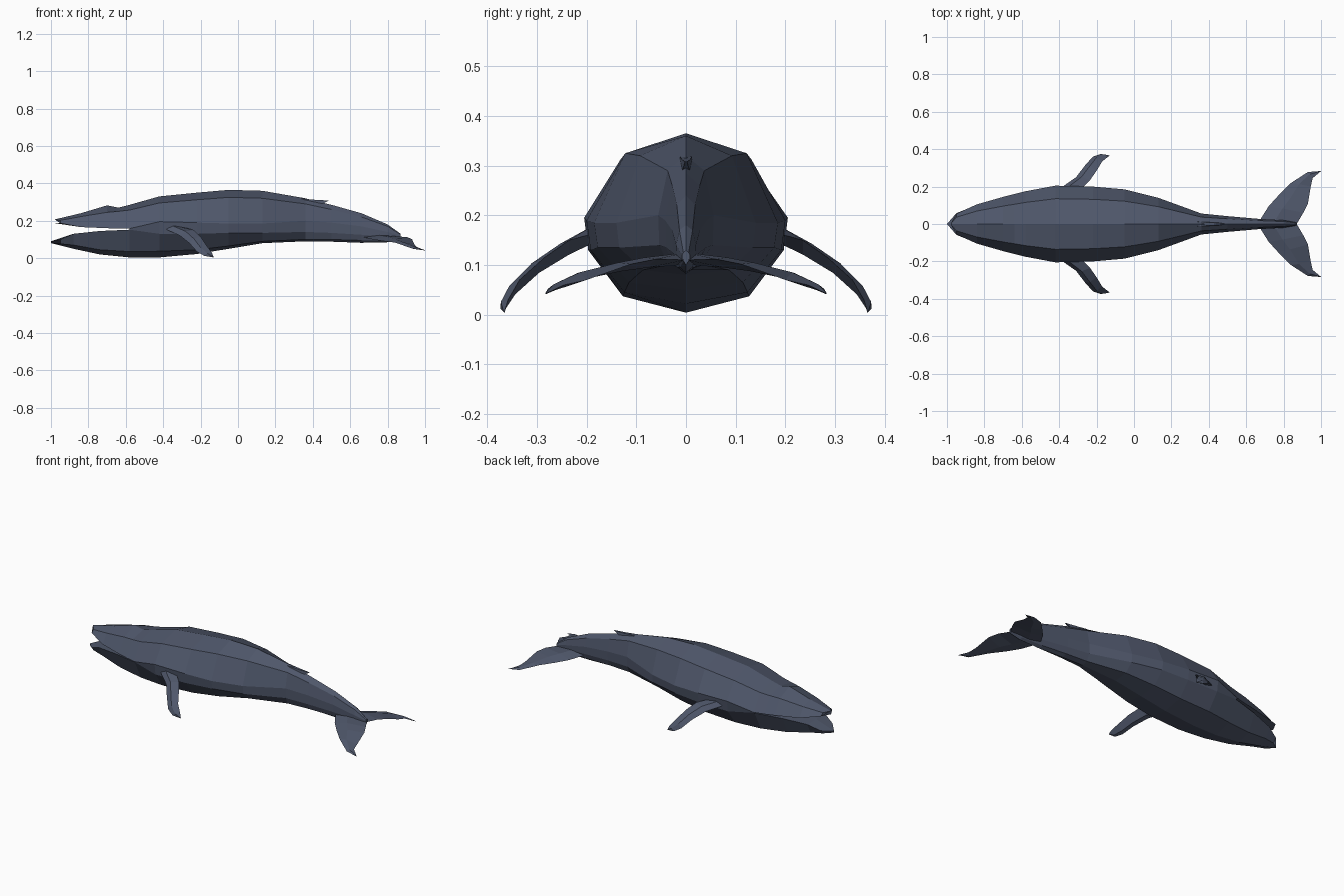
import bpy
import bmesh
from mathutils import Vector

skin = bpy.data.materials.new("slate_blue_skin")
skin.diffuse_color = (0.078, 0.095, 0.145, 1)


def finish(name, bm):
    bmesh.ops.remove_doubles(bm, verts=bm.verts[:], dist=0.0005)
    bmesh.ops.recalc_face_normals(bm, faces=bm.faces[:])
    mesh = bpy.data.meshes.new(name)
    bm.to_mesh(mesh)
    bm.free()
    mesh.materials.append(skin)
    obj = bpy.data.objects.new(name, mesh)
    bpy.context.collection.objects.link(obj)
    return obj


def loft(bm, rings, cap_start=False, cap_end=False):
    loops = [[bm.verts.new(p) for p in ring] for ring in rings]
    n = len(loops[0])
    for a, b in zip(loops, loops[1:]):
        for i in range(n):
            j = (i + 1) % n
            bm.faces.new((a[i], a[j], b[j], b[i]))
    if cap_start:
        bm.faces.new(loops[0])
    if cap_end:
        bm.faces.new(loops[-1])


def mirrored_ring(half):
    # half runs from the top centre point to the bottom centre point
    return half + [(x, -y, z) for x, y, z in half[-2:0:-1]]


# body: x, half width, then heights of top, shoulder, upper side, lower side, belly, keel
body_rows = [
    (-0.58, 0.175, 0.285, 0.257, 0.158, 0.152, 0.035, 0.004),
    (-0.42, 0.205, 0.330, 0.295, 0.195, 0.130, 0.037, 0.004),
    (-0.22, 0.200, 0.350, 0.312, 0.190, 0.130, 0.045, 0.022),
    (-0.05, 0.185, 0.365, 0.325, 0.185, 0.135, 0.065, 0.050),
    (0.13, 0.140, 0.360, 0.320, 0.185, 0.135, 0.090, 0.080),
    (0.36, 0.056, 0.320, 0.290, 0.200, 0.140, 0.100, 0.090),
    (0.50, 0.042, 0.285, 0.260, 0.190, 0.135, 0.100, 0.088),
    (0.66, 0.028, 0.240, 0.220, 0.170, 0.125, 0.095, 0.082),
    (0.80, 0.020, 0.180, 0.170, 0.140, 0.115, 0.095, 0.085),
    (0.87, 0.008, 0.130, 0.125, 0.120, 0.112, 0.108, 0.100),
]
# upper jaw: x, half width, top, shoulder, lip
upper_rows = [
    (-0.98, 0.055, 0.207, 0.202, 0.187),
    (-0.84, 0.105, 0.240, 0.222, 0.166),
    (-0.70, 0.145, 0.282, 0.245, 0.160),
    (-0.64, 0.160, 0.270, 0.250, 0.158),
    (-0.58, 0.175, 0.285, 0.257, 0.158),
]
# lower jaw: x, half width, lip, belly, keel
lower_rows = [
    (-1.00, 0.060, 0.090, 0.086, 0.080),
    (-0.88, 0.090, 0.130, 0.070, 0.050),
    (-0.74, 0.132, 0.145, 0.045, 0.020),
    (-0.58, 0.175, 0.152, 0.035, 0.004),
]

bm = bmesh.new()
loft(bm, [mirrored_ring([(x, 0, t), (x, w * 0.66, s), (x, w, hi),
                         (x, w * 0.96, lo), (x, w * 0.62, b), (x, 0, k)])
          for x, w, t, s, hi, lo, b, k in body_rows], cap_end=True)
# the snout sides sit behind its centre line, so both jaws end in a blunt point
rings = []
for i, (x, w, t, s, lip) in enumerate(upper_rows):
    back = 0.03 if i == 0 else 0
    rings.append(mirrored_ring([(x, 0, t), (x + back, w * 0.66, s),
                                (x + back, w, lip), (x, 0, lip)]))
loft(bm, rings, cap_start=True)
rings = []
for i, (x, w, lip, b, k) in enumerate(lower_rows):
    back = 0.05 if i == 0 else 0
    rings.append(mirrored_ring([(x, 0, lip), (x + back, w * 0.96, lip + back * 0.2),
                                (x + back, w * 0.62, b - back * 0.2), (x, 0, k)]))
loft(bm, rings, cap_start=True)
finish("body", bm)


def fin_pair(name, stations, tip, thickness, up):
    # each station is a leading and a trailing point, thickened to a diamond
    up = Vector(up).normalized()
    for side, label in ((1, "left"), (-1, "right")):
        bm = bmesh.new()
        rings = []
        for i, (lead, trail) in enumerate(stations):
            a, b = Vector(lead), Vector(trail)
            mid = a.lerp(b, 0.4)
            off = up * thickness * (1 - 0.6 * i / len(stations))
            rings.append([a, mid + off, b, mid - off])
        rings.append([Vector(tip) + up * 0.001 * k for k in (0, 1, 0, -1)])
        loft(bm, [[(p.x, p.y * side, p.z) for p in r] for r in rings], cap_start=True)
        finish(label + "_" + name, bm)


# flippers
fin_pair("flipper", [
    ((-0.41, 0.180, 0.165), (-0.29, 0.180, 0.165)),
    ((-0.31, 0.250, 0.120), (-0.235, 0.235, 0.150)),
    ((-0.26, 0.315, 0.080), (-0.200, 0.285, 0.115)),
    ((-0.22, 0.360, 0.035), (-0.170, 0.335, 0.070)),
    ((-0.18, 0.374, 0.012), (-0.140, 0.358, 0.030)),
], (-0.13, 0.366, 0.004), 0.016, (0, 0.6, 0.8))

# tail flukes
fin_pair("fluke", [
    ((0.66, 0.0, 0.115), (0.87, 0.0, 0.110)),
    ((0.72, 0.095, 0.100), (0.905, 0.060, 0.112)),
    ((0.77, 0.150, 0.092), (0.930, 0.110, 0.102)),
    ((0.84, 0.220, 0.083), (0.945, 0.200, 0.070)),
    ((0.93, 0.278, 0.052), (0.955, 0.245, 0.060)),
], (1.0, 0.283, 0.042), 0.012, (0, 0.2, 1))

# hooked dorsal fin, thick at its base and sharp on top
bm = bmesh.new()
profile = [(0.34, 0.318, 0.012), (0.41, 0.312, 0.008), (0.485, 0.308, 0.002),
           (0.445, 0.288, 0.008), (0.475, 0.270, 0.012), (0.38, 0.270, 0.014)]
loft(bm, [[(x, w * s, z) for x, z, w in profile] for s in (1, -1)], True, True)
finish("dorsal_fin", bm)
